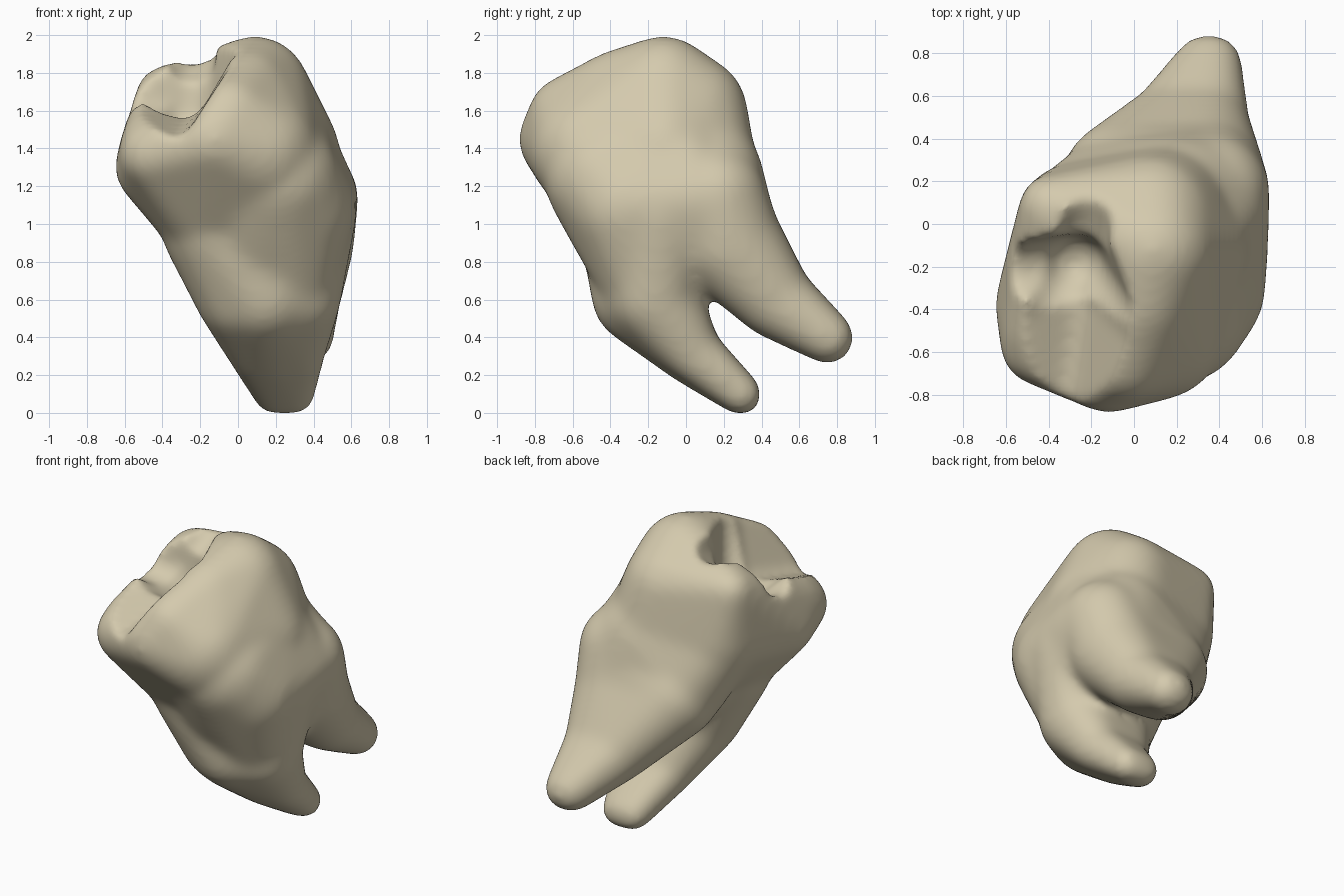
import bpy, bmesh
from mathutils import Vector, Matrix

cube = bpy.data.objects.get("Cube")
if cube:
    bpy.data.objects.remove(cube, do_unlink=True)

ivory = bpy.data.materials.new("ivory")
ivory.use_nodes = True
ivory.diffuse_color = (0.66, 0.59, 0.42, 1)
ivory.node_tree.nodes["Principled BSDF"].inputs["Base Color"].default_value = ivory.diffuse_color


def add_hull(target, balls):
    """Wrap a convex skin around balls given as (x, y, z, radius)."""
    bm = bmesh.new()
    for x, y, z, r in balls:
        bmesh.ops.create_icosphere(bm, subdivisions=3, radius=r,
                                   matrix=Matrix.Translation((x, y, z)))
    points = [v.co.copy() for v in bm.verts]
    bm.clear()
    verts = [bm.verts.new(p) for p in points]
    hull = bmesh.ops.convex_hull(bm, input=verts)
    spare = {v for v in hull["geom_interior"] + hull["geom_unused"]
             if isinstance(v, bmesh.types.BMVert)}
    bmesh.ops.delete(bm, geom=list(spare), context="VERTS")
    bmesh.ops.recalc_face_normals(bm, faces=bm.faces)
    mesh = bpy.data.meshes.new("hull")
    bm.to_mesh(mesh)
    bm.free()
    target.from_mesh(mesh)
    bpy.data.meshes.remove(mesh)


def make_object(name, hulls):
    bm = bmesh.new()
    for balls in hulls:
        add_hull(bm, balls)
    mesh = bpy.data.meshes.new(name)
    bm.to_mesh(mesh)
    bm.free()
    obj = bpy.data.objects.new(name, mesh)
    bpy.context.collection.objects.link(obj)
    return obj


def chain(stations):
    """Hull each neighbouring pair of ball groups into a tapering limb."""
    return [a + b for a, b in zip(stations, stations[1:])]


# Crown: four cusps, the bulging sides and the neck
crown = [
    (0.09, -0.12, 1.72, 0.29), (0.08, 0.02, 1.6, 0.31), (-0.39, 0.08, 1.7, 0.15),
    (-0.47, -0.5, 1.45, 0.15), (-0.04, -0.62, 1.58, 0.22), (0.05, -0.35, 1.71, 0.23),
    (-0.12, -0.68, 1.46, 0.21), (0.1, -0.5, 1.4, 0.33), (-0.45, -0.38, 1.31, 0.205),
    (-0.44, -0.57, 1.38, 0.19), (0.25, -0.12, 1.4, 0.29), (-0.28, 0.04, 1.35, 0.25),
    (-0.13, -0.28, 1.08, 0.3), (0.18, 0.08, 1.2, 0.32)]

# Shoulders: blend the crown's side and back into the roots
side_shoulder = [
    (0.1, -0.45, 1.36, 0.33), (0.21, -0.42, 1.25, 0.33), (0.29, -0.3, 1.1, 0.33),
    (0.22, -0.1, 1.4, 0.3), (0.36, 0.06, 1.14, 0.28), (0.1, -0.24, 0.95, 0.33),
    (0.27, -0.2, 0.72, 0.26)]
back_shoulder = [
    (-0.28, 0.03, 1.33, 0.25), (-0.1, 0.15, 1.02, 0.27), (0.2, 0.1, 1.27, 0.31),
    (0.36, 0.14, 1.14, 0.28), (0.33, 0.2, 0.95, 0.29)]

# Front root: broad at the neck, curling back to its tip
front_root = chain([
    [(-0.1, -0.26, 1.0, 0.31), (0.33, -0.14, 1.05, 0.3)],
    [(0.03, -0.2, 0.64, 0.26), (0.14, -0.23, 0.64, 0.275), (0.3, -0.17, 0.63, 0.25)],
    [(0.1, 0.02, 0.335, 0.155), (0.2, 0.02, 0.33, 0.165), (0.31, 0.03, 0.335, 0.155)],
    [(0.19, 0.29, 0.11, 0.11), (0.3, 0.29, 0.11, 0.11)]])

# Back root: leans backward and narrows to one side
back_root = chain([
    [(-0.1, 0.1, 1.12, 0.27), (0.36, 0.15, 1.15, 0.28)],
    [(-0.07, 0.21, 0.95, 0.27), (0.33, 0.22, 0.92, 0.29)],
    [(0.17, 0.47, 0.62, 0.2), (0.34, 0.47, 0.61, 0.205)],
    [(0.33, 0.75, 0.41, 0.14), (0.37, 0.75, 0.41, 0.14)]])

# Chewing surface: central basin, front groove, side groove and rim dip
grooves = [
    [(-0.28, -0.19, 1.63, 0.14), (-0.38, -0.36, 1.74, 0.14), (-0.26, -0.22, 2.05, 0.2),
     (-0.15, -0.42, 2.0, 0.16)],
    [(-0.28, -0.4, 1.68, 0.11), (-0.36, -0.95, 1.54, 0.1), (-0.15, -0.6, 2.05, 0.2),
     (-0.5, -0.6, 1.95, 0.35)],
    [(-0.3, -0.2, 1.7, 0.15), (-0.72, -0.25, 1.75, 0.12), (-0.6, -0.25, 2.1, 0.18)],
    [(-0.26, -0.15, 1.85, 0.14), (-0.22, 0.1, 2.0, 0.12)]]

tooth = make_object("tooth", [crown, side_shoulder, back_shoulder] + front_root + back_root)


def add_remesh(size):
    mod = tooth.modifiers.new("Blend", "REMESH")
    mod.mode = "VOXEL"
    mod.voxel_size = size


def add_smooth(turns):
    mod = tooth.modifiers.new("Soften", "SMOOTH")
    mod.factor = 0.5
    mod.iterations = turns


# Fuse the volumes, carve the grooves, then soften everything
add_remesh(0.025)
add_smooth(14)
for i, balls in enumerate(grooves):
    cutter = make_object(f"groove_cutter_{i + 1}", [balls])
    cutter.hide_render = True
    cut = tooth.modifiers.new("Carve", "BOOLEAN")
    cut.operation = "DIFFERENCE"
    cut.solver = "EXACT"
    cut.object = cutter
add_remesh(0.022)
add_smooth(14)

# Bake the modifiers and drop the cutters
bpy.context.view_layer.update()
baked = bpy.data.meshes.new_from_object(
    tooth.evaluated_get(bpy.context.evaluated_depsgraph_get()))
tooth.modifiers.clear()
tooth.data = baked
for obj in [o for o in bpy.data.objects if o.name.startswith("groove_cutter")]:
    bpy.data.objects.remove(obj, do_unlink=True)

# Seat the tooth on the ground
lowest = min(v.co.z for v in baked.vertices)
baked.transform(Matrix.Translation(Vector((0, 0, -lowest))))

baked.materials.clear()
baked.materials.append(ivory)
for face in baked.polygons:
    face.material_index = 0
    face.use_smooth = True
